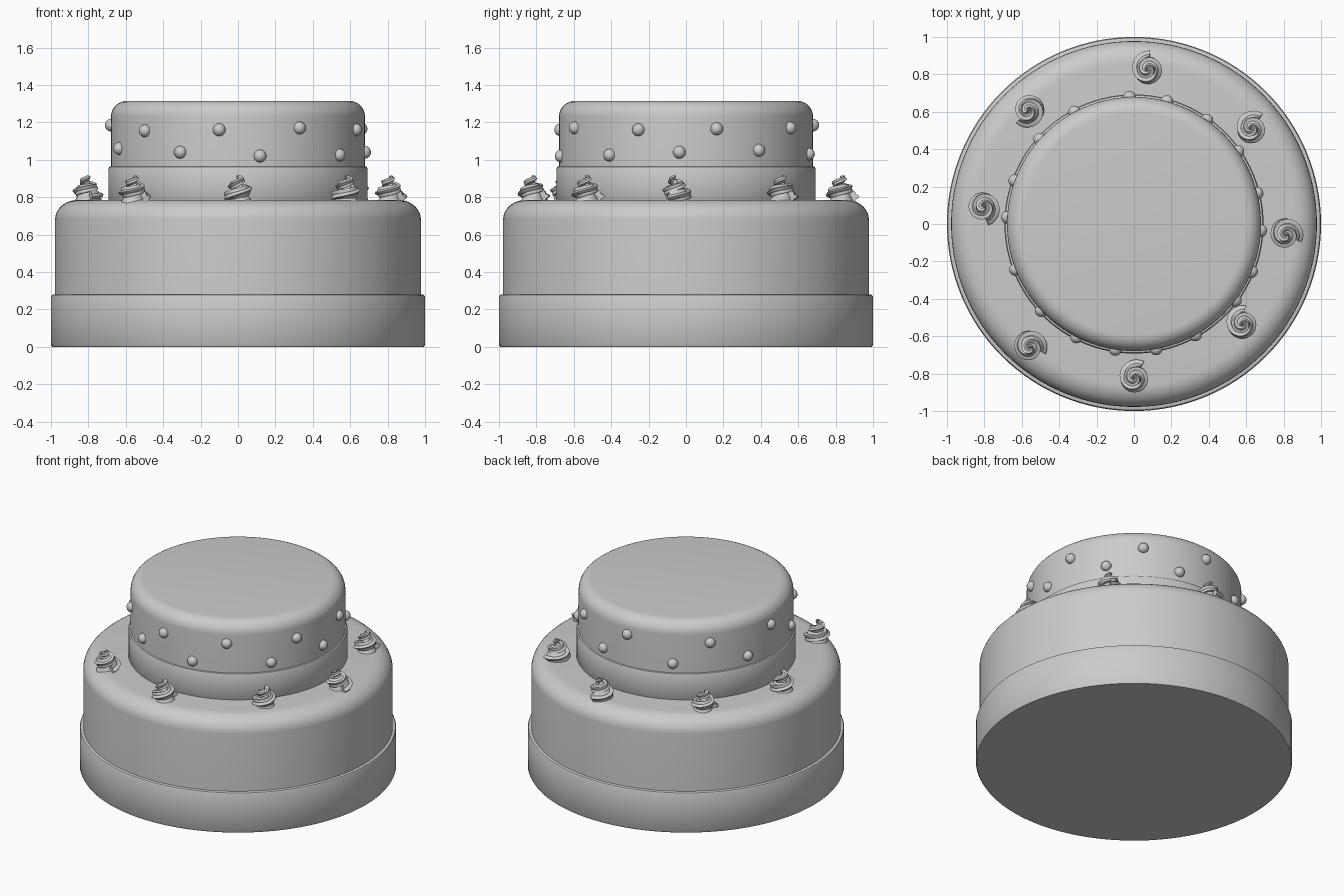
import bpy, bmesh, random
from math import sin, cos, pi, radians
from mathutils import Vector, Matrix

if "Cube" in bpy.data.objects:
    bpy.data.objects.remove(bpy.data.objects["Cube"])

random.seed(4)


def finish(name, bm, angle=35):
    bmesh.ops.recalc_face_normals(bm, faces=bm.faces[:])
    mesh = bpy.data.meshes.new(name)
    bm.to_mesh(mesh)
    bm.free()
    ob = bpy.data.objects.new(name, mesh)
    bpy.context.collection.objects.link(ob)
    bpy.ops.object.select_all(action='DESELECT')
    ob.select_set(True)
    bpy.context.view_layer.objects.active = ob
    bpy.ops.object.shade_smooth_by_angle(angle=radians(angle))
    return ob


def lathe(name, profile, steps=128):
    bm = bmesh.new()
    vs = [bm.verts.new((r, 0, z)) for r, z in profile]
    es = [bm.edges.new(p) for p in zip(vs, vs[1:])]
    bmesh.ops.spin(bm, geom=vs + es, cent=(0, 0, 0), axis=(0, 0, 1), angle=2 * pi, steps=steps)
    bmesh.ops.remove_doubles(bm, verts=bm.verts[:], dist=1e-4)
    return finish(name, bm)


def tier(name, z0, z1, r, rib_r, rib_top, rx, rz):
    # Body with rounded shoulder
    shoulder = [(r - rx + rx * cos(a), z1 - rz + rz * sin(a))
                for a in (i * pi / 16 for i in range(9))]
    lathe(name + "_body", [(0, z0), (r, z0)] + shoulder + [(0, z1)])
    # Ribbon band round the foot
    lathe(name + "_ribbon", [(r - .02, z0), (rib_r - .006, z0), (rib_r, z0 + .01),
                             (rib_r, rib_top - .014), (rib_r - .005, rib_top - .003),
                             (rib_r - .012, rib_top), (r - .02, rib_top)])


tier("lower_tier", 0, 0.785, 0.978, 1.0, 0.28, 0.12, 0.105)
tier("upper_tier", 0.775, 1.315, 0.679, 0.693, 0.965, 0.085, 0.085)

# Sugar pearls: angle, height
pearls = [(14, 1.165), (35, 1.05), (55, 1.17), (75, 1.03), (92, 1.185), (118, 1.03),
          (138, 1.17), (160, 1.03), (177, 1.185), (201, 1.06), (223, 1.155), (243, 1.04),
          (261.5, 1.16), (280, 1.02), (299, 1.17), (323, 1.025), (338, 1.16), (357, 1.04)]
for i, (deg, z) in enumerate(pearls):
    a = radians(deg)
    bm = bmesh.new()
    bmesh.ops.create_uvsphere(bm, u_segments=20, v_segments=12, radius=0.034)
    bmesh.ops.translate(bm, verts=bm.verts[:], vec=(0.678 * cos(a), 0.678 * sin(a), z))
    finish(f"pearl_{i + 1}", bm, 60)


def rosette(name, x, y, turn, tilt):
    # Lobed icing rope swept along a rising, closing spiral
    bm = bmesh.new()
    n, k, rings = 60, 20, []
    for i in range(n + 1):
        t = i / n
        a = 2 * pi * 2.3 * t
        rad = 0.055 * (1 - t) ** 0.8
        thick = 0.036 * (1 - 0.55 * t) * (1 if t < .85 else max(0.05, (1 - t) / .15))
        out = Vector((cos(a), sin(a), 0))
        c = out * rad + Vector((0, 0, 0.022 + 0.118 * t ** 1.15))
        ring = []
        for j in range(k):
            b = 2 * pi * j / k
            s = thick * (1 + 0.2 * cos(5 * b))
            w = b + a * 0.3
            ring.append(bm.verts.new(c + out * (s * cos(w)) + Vector((0, 0, s * 0.85 * sin(w)))))
        rings.append(ring)
    for p, q in zip(rings, rings[1:]):
        for j in range(k):
            bm.faces.new((p[j], p[(j + 1) % k], q[(j + 1) % k], q[j]))
    bm.faces.new(rings[0])
    bm.faces.new(rings[-1])
    # Solid icing core
    bmesh.ops.create_cone(bm, cap_ends=True, segments=20, radius1=0.065, radius2=0.008,
                          depth=0.12, matrix=Matrix.Translation((0, 0, 0.055)))
    ob = finish(name, bm, 40)
    ob.location = (x, y, 0.778)
    ob.rotation_euler = (tilt[0], tilt[1], turn)


# Piped rosettes on the lower tier
spots = [(.08, .83), (.635, .51), (.81, -.05), (.58, -.53),
         (.01, -.82), (-.56, -.65), (-.81, .085), (-.56, .61)]
for i, (x, y) in enumerate(spots):
    rosette(f"icing_rosette_{i + 1}", x, y, random.uniform(0, 6.28),
            (random.uniform(-.1, .1), random.uniform(-.1, .1)))
